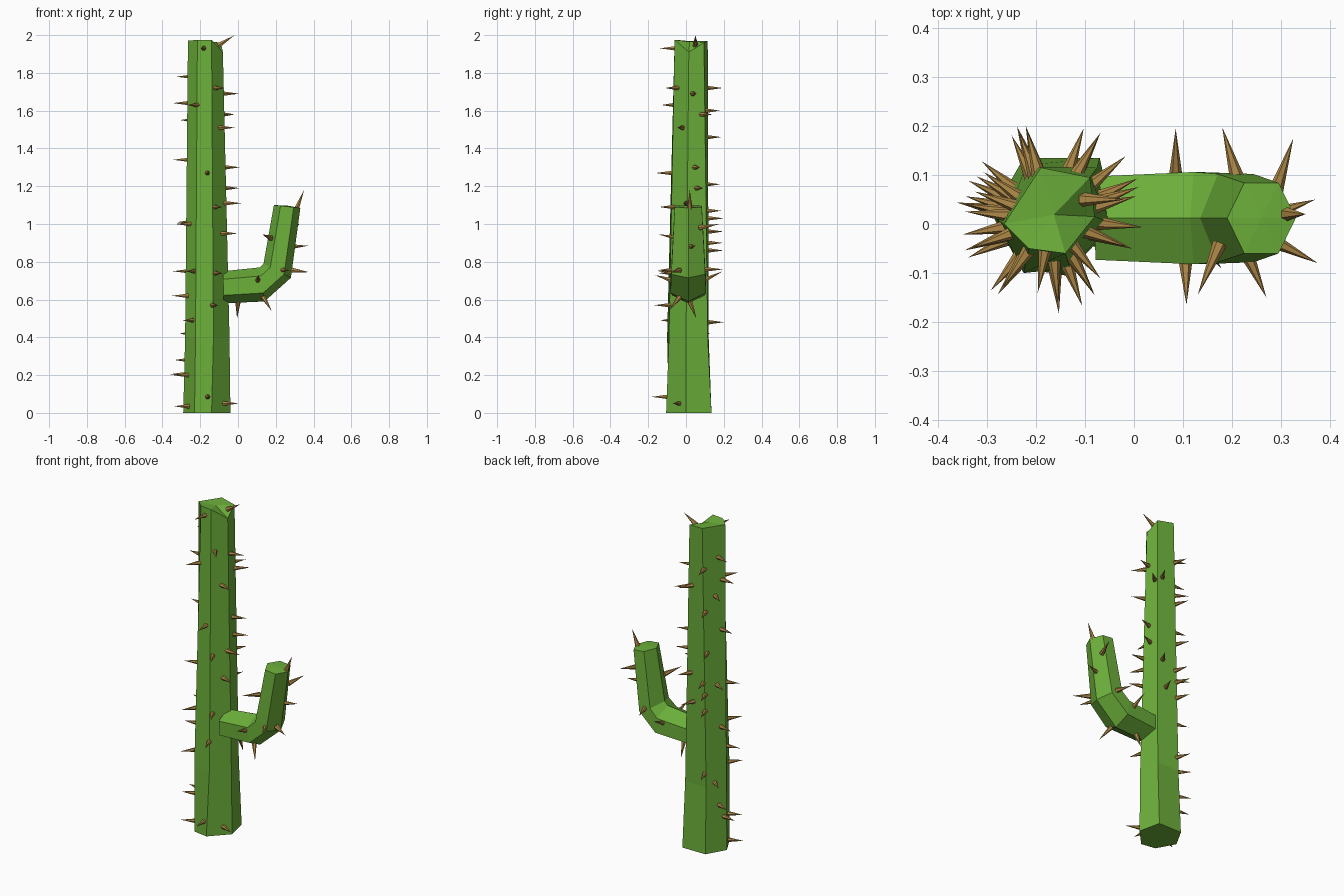
import bpy, bmesh, math
from mathutils import Vector
from mathutils.bvhtree import BVHTree

if "Cube" in bpy.data.objects:
    bpy.data.objects.remove(bpy.data.objects["Cube"])


def material(name, rgb):
    m = bpy.data.materials.new(name)
    m.diffuse_color = (*rgb, 1)
    m.use_nodes = True
    m.node_tree.nodes["Principled BSDF"].inputs["Base Color"].default_value = m.diffuse_color
    return m


GREEN = material("cactus green", (0.15, 0.43, 0.042))
TAN = material("thorn tan", (0.43, 0.25, 0.065))


def add_object(name, bm, mat):
    bmesh.ops.recalc_face_normals(bm, faces=bm.faces[:])
    me = bpy.data.meshes.new(name)
    tree = BVHTree.FromBMesh(bm)
    bm.to_mesh(me)
    bm.free()
    me.materials.append(mat)
    ob = bpy.data.objects.new(name, me)
    bpy.context.collection.objects.link(ob)
    return tree


def loft(name, rings):
    """Skin a stack of equal-count rings and close both ends."""
    bm = bmesh.new()
    vs = [[bm.verts.new(p) for p in r] for r in rings]
    n = len(vs[0])
    for a, b in zip(vs, vs[1:]):
        for i in range(n):
            j = (i + 1) % n
            bm.faces.new((a[i], a[j], b[j], b[i]))
    bm.faces.new(vs[0])
    c = bm.verts.new(sum((v.co for v in vs[-1]), Vector()) / n + Vector((0, 0, 0.005)))
    for i in range(n):
        bm.faces.new((vs[-1][i], vs[-1][(i + 1) % n], c))
    return add_object(name, bm, GREEN)


# trunk: irregular hexagon, wide at the foot and narrowing upwards
foot = [(-0.29, 0.02), (-0.23, -0.09), (-0.14, -0.105), (-0.04, 0.0), (-0.07, 0.135), (-0.225, 0.135)]
mid = [(-0.28, 0.01), (-0.225, -0.1), (-0.13, -0.09), (-0.045, 0.0), (-0.075, 0.115), (-0.22, 0.12)]
top = [(-0.265, 0.0), (-0.215, -0.05), (-0.14, -0.06), (-0.08, 0.015), (-0.09, 0.095), (-0.19, 0.115)]
top_z = [1.97, 1.975, 1.975, 1.91, 1.96, 1.97]
trunk_tree = loft("trunk", [
    [(x, y, 0) for x, y in foot],
    [(x, y, 0.4) for x, y in mid],
    [(*p, z) for p, z in zip(top, top_z)]])


# arm: hexagon rings from inner (upper) point to outer (lower) point
def arm_ring(inner, outer, w):
    ci, co = Vector((inner[0], 0, inner[1])), Vector((outer[0], 0, outer[1]))
    c, u = (ci + co) / 2, (ci - co) / 2
    out = []
    for k in range(6):
        a = math.radians(60 * k)
        out.append(c + u * math.cos(a) + Vector((0, 0.012 + w * math.sin(a) / 0.866, 0)))
    return out


arm_tree = loft("arm", [
    arm_ring((-0.08, 0.75), (-0.075, 0.58), 0.085),
    arm_ring((0.115, 0.77), (0.14, 0.59), 0.094),
    arm_ring((0.135, 0.79), (0.28, 0.715), 0.09),
    arm_ring((0.19, 1.10), (0.33, 1.085), 0.072)])

# thorns
thorns = bmesh.new()


def thorn(base, tip):
    base, tip = Vector(base), Vector(tip)
    d = tip - base
    q = d.to_track_quat('Z', 'Y')
    ring = [thorns.verts.new(base + q @ Vector((0.015 * math.cos(a), 0.015 * math.sin(a), 0)))
            for a in (math.tau * k / 6 for k in range(6))]
    t = thorns.verts.new(tip)
    thorns.faces.new(ring[::-1])
    for i in range(6):
        thorns.faces.new((ring[i], ring[(i + 1) % 6], t))


# trunk thorns as height: direction in degrees around the trunk
trunk_thorns = [
    (1.69, 15), (1.58, 40), (1.51, -20), (1.30, 20), (1.19, 25), (1.11, -5), (0.95, -20), (0.05, -25),
    (1.93, -100), (1.72, -50), (1.63, -125), (1.27, -85), (1.09, -60), (0.75, -125), (0.74, -60),
    (0.57, -70), (0.49, -130), (0.085, -85),
    (1.78, 160), (1.64, 175), (1.55, 145), (1.34, 170), (1.01, 150), (1.0, 200), (0.75, 165),
    (0.62, 190), (0.42, 140), (0.28, 155), (0.205, 170), (0.20, 200), (0.035, 205),
    (1.72, 105), (1.6, 60), (1.46, 110), (1.21, 115), (1.07, 60), (1.03, 105), (0.96, 110),
    (0.9, 70), (0.86, 110), (0.48, 110)]
for z, deg in trunk_thorns:
    a = math.radians(deg)
    d = Vector((math.cos(a), math.sin(a), 0))
    hit = trunk_tree.ray_cast(Vector((-0.17, 0.01, z)) + d, -d)[0]
    thorn(hit - d * 0.012, hit + d * 0.085)
thorn((-0.105, 0.05, 1.945), (-0.02, 0.05, 1.998))

# arm thorns as tip and base
for tip, base in [
        ((0.107, -0.165, 0.73), (0.105, -0.07, 0.70)), ((0.13, -0.145, 0.945), (0.175, -0.04, 0.925)),
        ((0.27, -0.15, 0.755), (0.23, -0.06, 0.757)), ((0.375, -0.08, 0.745), (0.285, -0.035, 0.755)),
        ((0.37, 0.05, 0.885), (0.28, 0.02, 0.88)), ((0.35, 0.02, 1.18), (0.31, 0.02, 1.08)),
        ((-0.005, 0.055, 0.50), (0.0, 0.02, 0.59)), ((0.178, -0.09, 0.54), (0.13, -0.03, 0.62)),
        ((0.085, 0.195, 0.75), (0.085, 0.09, 0.70)), ((0.18, 0.197, 0.76), (0.21, 0.095, 0.76)),
        ((0.325, 0.175, 1.0), (0.29, 0.07, 0.98))]:
    thorn(base, tip)
add_object("thorns", thorns, TAN)
